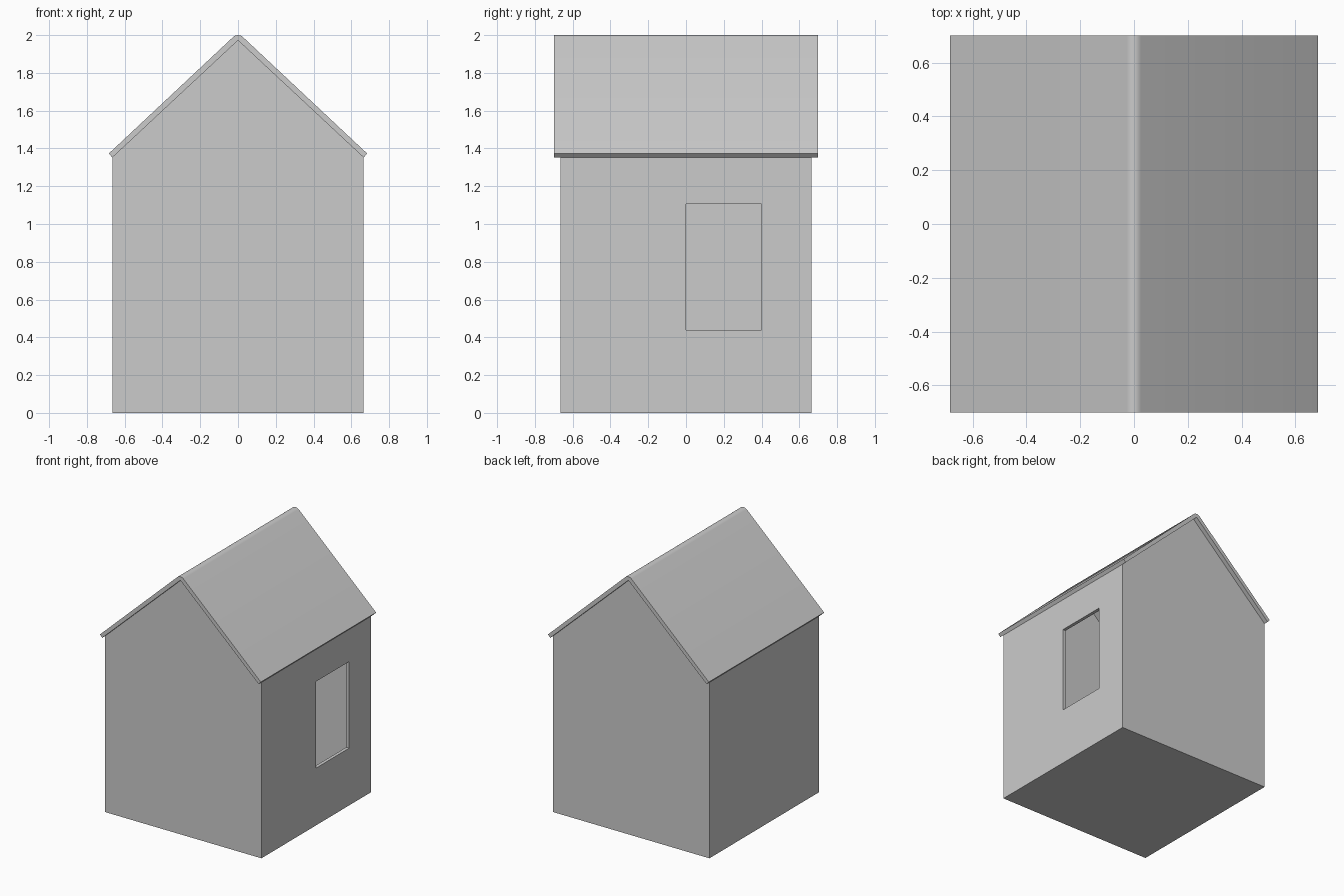
import bpy, bmesh, math
from mathutils import Vector

default = bpy.data.objects.get("Cube")
if default:
    bpy.data.objects.remove(default, do_unlink=True)

GREY = (0.6, 0.6, 0.6, 1.0)
grey = bpy.data.materials.new("plain grey")
grey.use_nodes = True
grey.diffuse_color = GREY
grey.node_tree.nodes["Principled BSDF"].inputs["Base Color"].default_value = GREY

HALF = 0.665          # half width and half depth of the walls
EAVE, APEX = 1.352, 1.972
WALL = 0.025          # wall thickness
SLOPE = (APEX - EAVE) / HALF


def extrude_profile(name, points, y0, y1):
    """Solid made from an xz outline swept along y."""
    bm = bmesh.new()
    face = bm.faces.new([bm.verts.new((x, y0, z)) for x, z in points])
    grown = bmesh.ops.extrude_face_region(bm, geom=[face])
    moved = [v for v in grown["geom"] if isinstance(v, bmesh.types.BMVert)]
    bmesh.ops.translate(bm, vec=Vector((0, y1 - y0, 0)), verts=moved)
    bmesh.ops.recalc_face_normals(bm, faces=bm.faces)
    mesh = bpy.data.meshes.new(name)
    bm.to_mesh(mesh)
    bm.free()
    mesh.materials.append(grey)
    obj = bpy.data.objects.new(name, mesh)
    bpy.context.collection.objects.link(obj)
    return obj


def gable(half, base, lift=0.0):
    eave = APEX - SLOPE * half + lift
    return [(-half, base), (half, base), (half, eave), (0, APEX + lift), (-half, eave)]


def cut(target, cutter):
    mod = target.modifiers.new(cutter.name, 'BOOLEAN')
    mod.operation = 'DIFFERENCE'
    mod.solver = 'EXACT'
    mod.object = cutter
    cutter.hide_render = True
    cutter.hide_viewport = True
    cutter.display_type = 'WIRE'


# Hollow gabled walls with a floor
walls = extrude_profile("walls", gable(HALF, 0), -HALF, HALF)
room = extrude_profile("room_cutter", gable(HALF - WALL, WALL, 0.1), WALL - HALF, HALF - WALL)
cut(walls, room)

# Window opening in the left wall
x0, x1, z0, z1 = HALF - 0.1, HALF + 0.1, 0.44, 1.105
window = extrude_profile("window_cutter", [(x0, z0), (x1, z0), (x1, z1), (x0, z1)], 0.0, 0.4)
cut(walls, window)

# Roof sheet with a rounded ridge
R, STEPS = 0.038, 6
pitch = math.atan(SLOPE)
ridge = []
for i in range(STEPS + 1):
    a = pitch - 2 * pitch * i / STEPS
    ridge.append((R * math.sin(a), 2.0 - R + R * math.cos(a)))
outline = ([(0, APEX), (HALF, EAVE), (0.684, 1.373)] + ridge
           + [(-0.684, 1.373), (-HALF, EAVE)])
roof = extrude_profile("roof", outline, -0.7, 0.7)

bpy.ops.object.select_all(action='DESELECT')
roof.select_set(True)
bpy.context.view_layer.objects.active = roof
bpy.ops.object.shade_smooth_by_angle(angle=math.radians(30))
